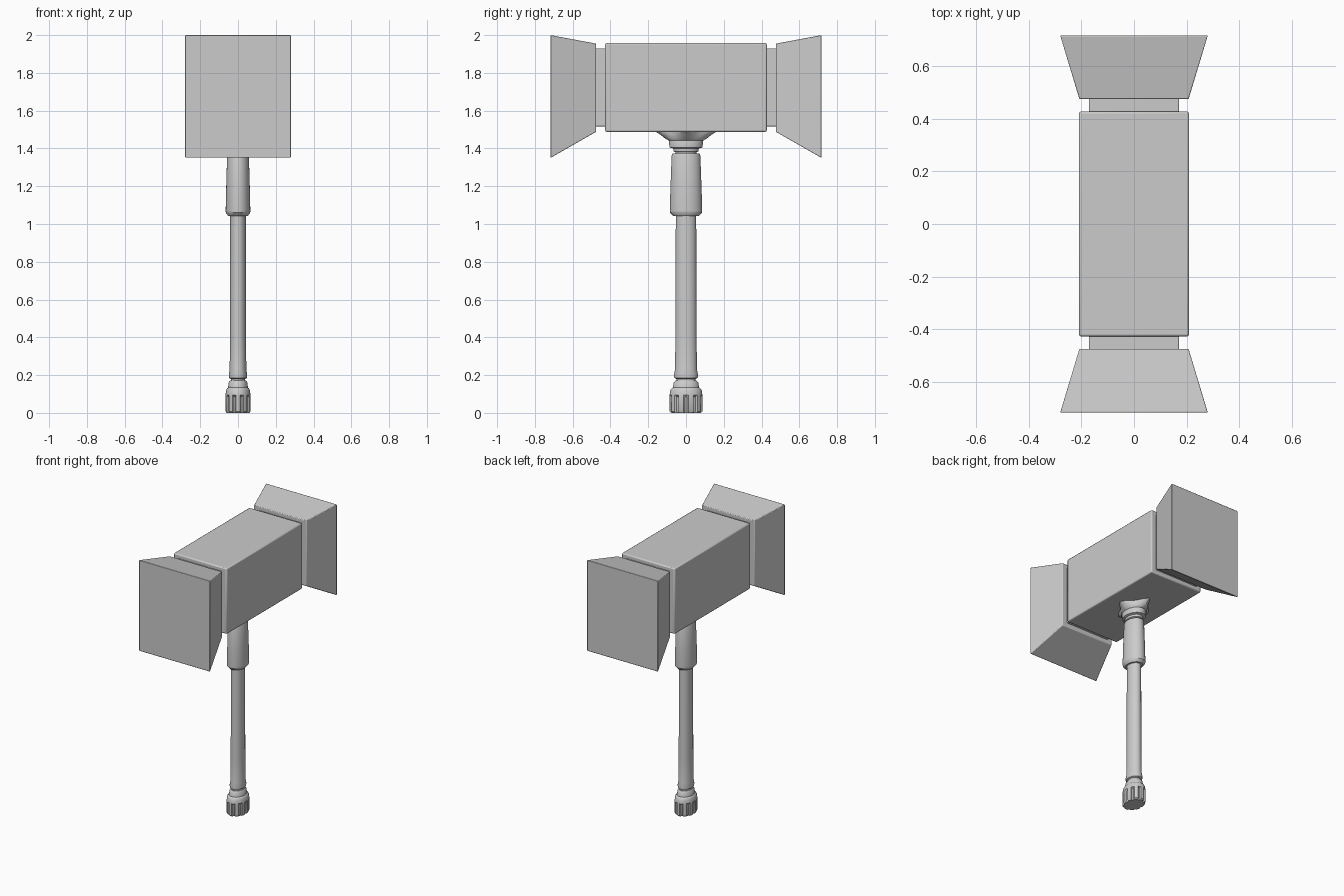
import bpy, bmesh, math

if "Cube" in bpy.data.objects:
    bpy.data.objects.remove(bpy.data.objects["Cube"])

FLAT = 0.76  # handle cross-section: narrower in x than in y


def finish(name, bm, bevel=0.0, angle=35):
    bmesh.ops.recalc_face_normals(bm, faces=bm.faces)
    me = bpy.data.meshes.new(name)
    bm.to_mesh(me)
    bm.free()
    ob = bpy.data.objects.new(name, me)
    bpy.context.collection.objects.link(ob)
    if bevel:
        m = ob.modifiers.new("bevel", 'BEVEL')
        m.width, m.segments = bevel, 2
    bpy.ops.object.select_all(action='DESELECT')
    ob.select_set(True)
    bpy.context.view_layer.objects.active = ob
    bpy.ops.object.shade_smooth_by_angle(angle=math.radians(angle))
    return ob


def skin(bm, rings):
    loops = [[bm.verts.new(p) for p in ring] for ring in rings]
    n = len(loops[0])
    for a, b in zip(loops, loops[1:]):
        for i in range(n):
            j = (i + 1) % n
            bm.faces.new((a[i], a[j], b[j], b[i]))
    bm.faces.new(loops[0])
    bm.faces.new(loops[-1])


def block(name, sections, bevel):
    """Rectangular sections along y: (y, half width, bottom, top)."""
    bm = bmesh.new()
    skin(bm, [[(-w, y, lo), (w, y, lo), (w, y, hi), (-w, y, hi)]
              for y, w, lo, hi in sections])
    return finish(name, bm, bevel)


def turned(name, profile, n=32, shape=lambda a, k: 1.0):
    """Oval lathe from (z, radius, shape strength) points."""
    bm = bmesh.new()
    rings = []
    for z, r, k in profile:
        ring = []
        for i in range(n):
            a = 2 * math.pi * i / n
            s = r * shape(a, k)
            ring.append((FLAT * s * math.cos(a), s * math.sin(a), z))
        rings.append(ring)
    skin(bm, rings)
    return finish(name, bm)


# Hammer head: centre block, recessed necks, flared striking ends
block("head_block", [(-0.428, 0.21, 1.488, 1.958), (0.428, 0.21, 1.488, 1.958)], 0.008)
for side, label in ((-1, "front"), (1, "back")):
    block(label + "_neck", [(side * 0.40, 0.171, 1.517, 1.93),
                            (side * 0.50, 0.171, 1.517, 1.93)], 0.003)
    block(label + "_striking_end", [(side * 0.476, 0.208, 1.488, 1.955),
                                    (side * 0.718, 0.281, 1.35, 2.0)], 0.004)

# Shaft
turned("shaft", [(z, r, 0) for z, r in [
    (0.16, 0.05), (0.18, 0.05), (0.185, 0.062), (0.20, 0.064), (0.23, 0.058),
    (0.40, 0.056), (1.06, 0.054)]])

# Upper sleeve and collar below the head
turned("sleeve", [(z, r, 0) for z, r in [
    (1.042, 0.068), (1.06, 0.085), (1.07, 0.086), (1.20, 0.082),
    (1.36, 0.076), (1.372, 0.072)]])
turned("collar", [(z, r, 0) for z, r in [
    (1.365, 0.055), (1.38, 0.055), (1.385, 0.066), (1.40, 0.068),
    (1.405, 0.087), (1.445, 0.091), (1.455, 0.085)]])

# Scalloped mount against the underside of the head
turned("mount", [(1.44, 0.088, 0.0), (1.452, 0.11, 0.1), (1.472, 0.135, 0.25),
                 (1.486, 0.157, 0.35), (1.50, 0.157, 0.35)], 48,
       lambda a, k: 1 - k * abs(math.sin(2 * a)))


# Grooved pommel
def grooves(a, k):
    t = (a / (2 * math.pi) * 10 + 0.5) % 1.0
    return 1 - k if abs(t - 0.5) < 0.13 else 1.0


turned("pommel", [(0.0, 0.080, 0.10), (0.008, 0.087, 0.13), (0.085, 0.087, 0.13),
                  (0.094, 0.087, 0.0), (0.12, 0.083, 0.0), (0.13, 0.076, 0.0),
                  (0.134, 0.069, 0.0), (0.16, 0.065, 0.0), (0.172, 0.055, 0.0)],
       80, grooves)
